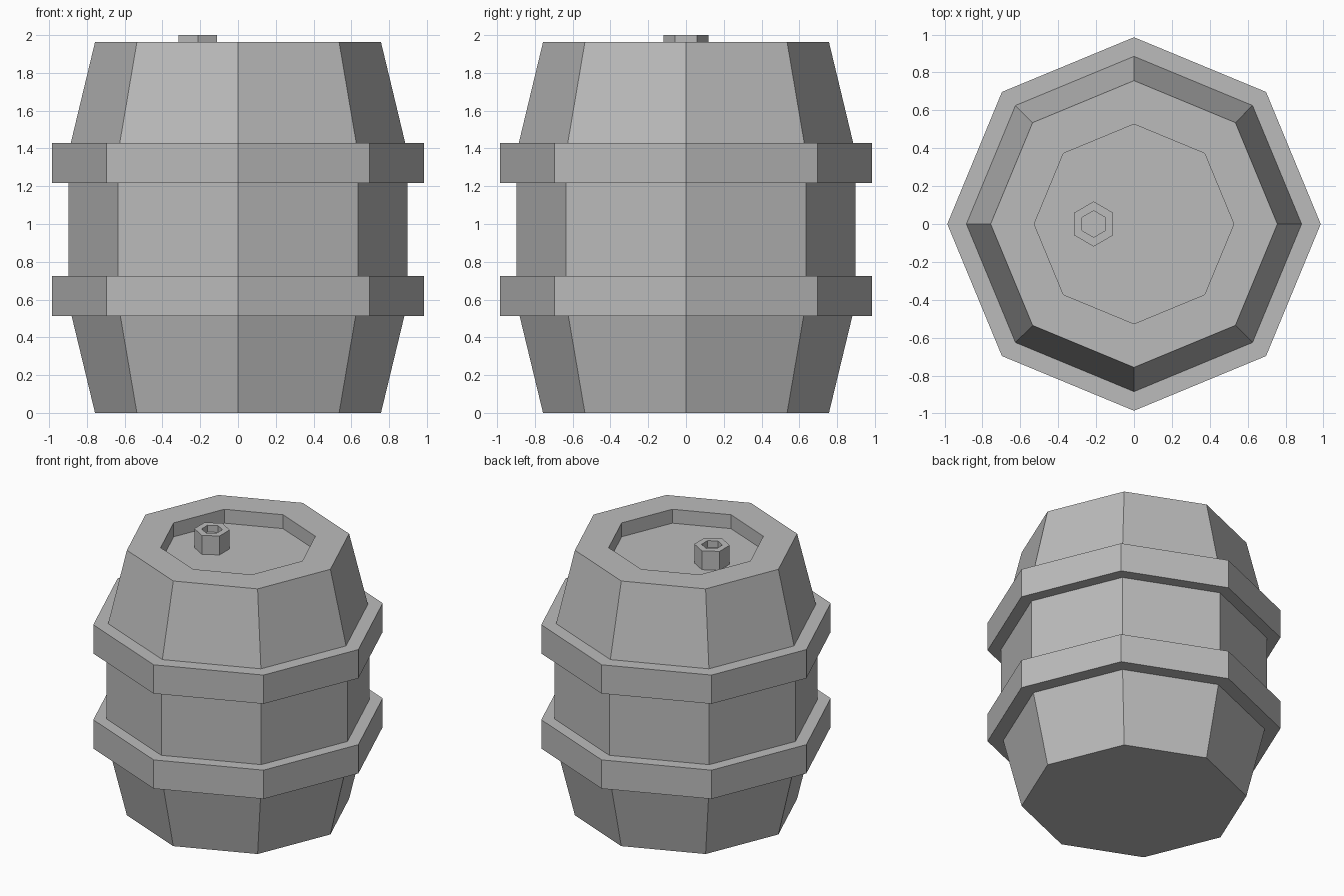
import bpy
import bmesh
from math import cos, sin, tau
from mathutils import Vector

cube = bpy.data.objects.get("Cube")
if cube:
    bpy.data.objects.remove(cube, do_unlink=True)

grey = bpy.data.materials.new("plain grey")
grey.use_nodes = True
colour = (0.5, 0.5, 0.5, 1)
grey.diffuse_color = colour
grey.node_tree.nodes["Principled BSDF"].inputs["Base Color"].default_value = colour


def lathe(name, profile, sides, turn=0.0, centre=(0, 0), closed=False):
    """Sweep (radius, z) points around z as flat facets; open profiles get end caps."""
    bm = bmesh.new()
    rings = []
    for radius, z in profile:
        angles = [turn + tau * i / sides for i in range(sides)]
        rings.append([bm.verts.new(Vector((radius * cos(a), radius * sin(a), z))) for a in angles])
    pairs = list(zip(rings, rings[1:]))
    if closed:
        pairs.append((rings[-1], rings[0]))
    else:
        bm.faces.new(rings[0])
        bm.faces.new(rings[-1])
    for low, high in pairs:
        for i in range(sides):
            j = (i + 1) % sides
            bm.faces.new((low[i], low[j], high[j], high[i]))
    bmesh.ops.recalc_face_normals(bm, faces=bm.faces)
    mesh = bpy.data.meshes.new(name)
    bm.to_mesh(mesh)
    bm.free()
    mesh.materials.append(grey)
    obj = bpy.data.objects.new(name, mesh)
    obj.location = (*centre, 0)
    bpy.context.collection.objects.link(obj)
    return obj


# Barrel body with a recessed lid
lathe("barrel_body", [(0.757, 0), (0.897, 0.58), (0.897, 1.38), (0.757, 1.963),
                      (0.527, 1.963), (0.527, 1.86)], 8)

# Two hoops around the body
for name, low, high in (("lower_hoop", 0.513, 0.726), ("upper_hoop", 1.217, 1.43)):
    lathe(name, [(0.86, low), (0.986, low), (0.986, high), (0.86, high)], 8, closed=True)

# Hexagonal bung with a blind hole, standing on the lid
lathe("bung", [(0.119, 1.85), (0.119, 2.0), (0.07, 2.0), (0.07, 1.95)], 6,
      turn=tau / 12, centre=(-0.213, 0))
